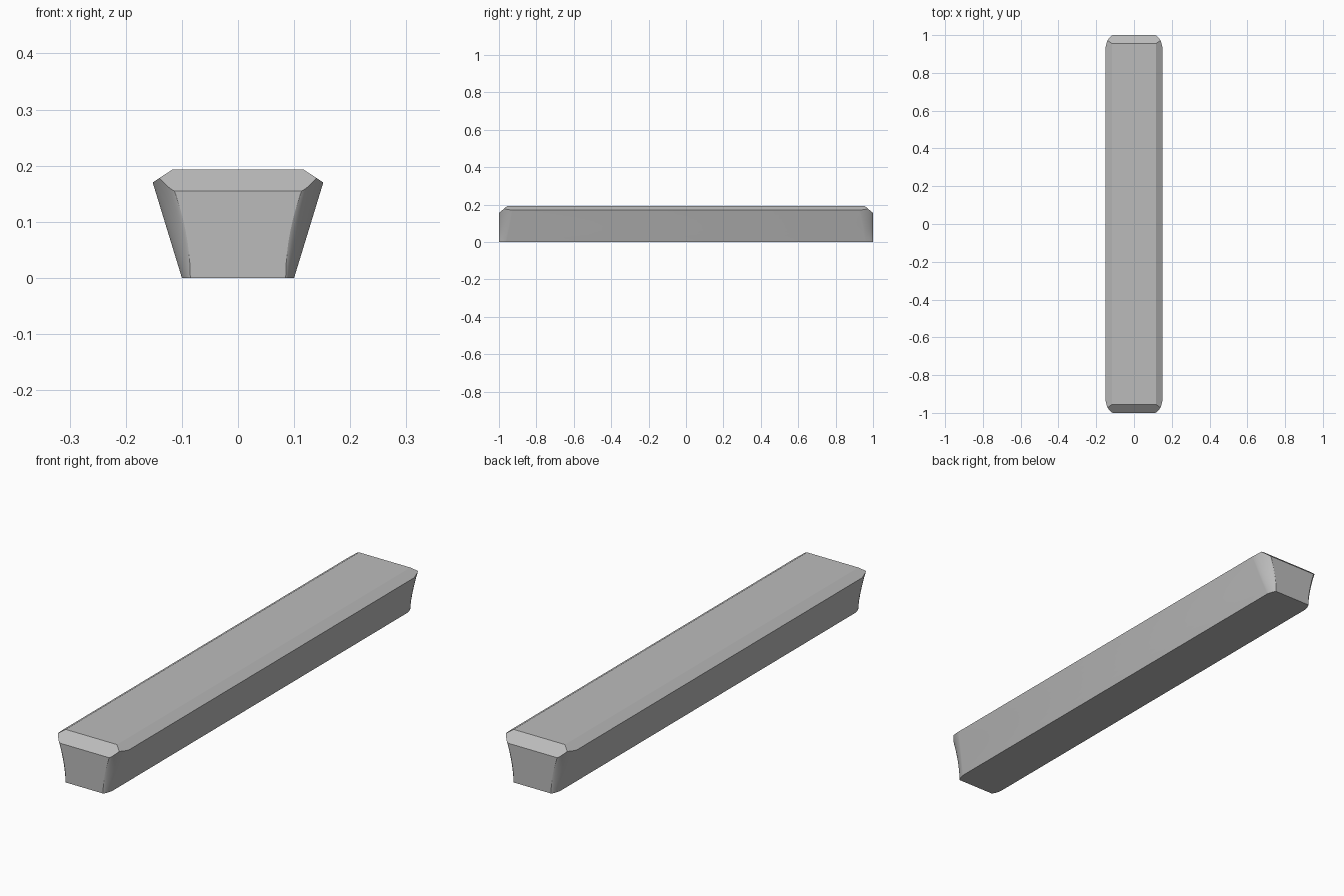
import bpy
import bmesh
import math
from mathutils import Vector

cube = bpy.data.objects.get("Cube")
if cube:
    bpy.data.objects.remove(cube, do_unlink=True)

grey = bpy.data.materials.new("plain grey")
grey.use_nodes = True
colour = (0.5, 0.5, 0.5, 1)
grey.diffuse_color = colour
grey.node_tree.nodes["Principled BSDF"].inputs["Base Color"].default_value = colour

CORNER_STEPS = 8
ROWS = 10
HEIGHT = 0.193


def corner(z):
    """Rounded plan corner at height z, from the long side to the end."""
    side = 0.1 + 0.306 * z
    end = 0.085 + 1.18 * z * z
    depth = 0.04 + 0.2 * z
    points = []
    for i in range(CORNER_STEPS + 1):
        a = math.pi / 2 * i / CORNER_STEPS
        u = max(math.cos(a), 0) ** 1.5
        v = math.sin(a) ** 1.5
        points.append((end + (side - end) * u, 1 - depth + depth * v))
    return points


def ring(z):
    c = corner(z)
    plan = c + [(-x, y) for x, y in reversed(c)]
    plan += [(-x, -y) for x, y in c] + [(x, -y) for x, y in reversed(c)]
    return [(x, y, z) for x, y in plan]


# Flared bar lofted from stacked rings
bm = bmesh.new()
rings = [[bm.verts.new(p) for p in ring(0.21 * r / ROWS)] for r in range(ROWS + 1)]
count = len(rings[0])
for low, high in zip(rings, rings[1:]):
    for i in range(count):
        j = (i + 1) % count
        bm.faces.new((low[i], low[j], high[j], high[i]))
bm.faces.new(list(reversed(rings[0])))
bm.faces.new(rings[-1])


def slice_off(point, normal):
    geom = bm.verts[:] + bm.edges[:] + bm.faces[:]
    cut = bmesh.ops.bisect_plane(bm, geom=geom, plane_co=Vector(point),
                                 plane_no=Vector(normal), clear_outer=True)
    edges = [e for e in cut["geom_cut"] if isinstance(e, bmesh.types.BMEdge)]
    bmesh.ops.contextual_create(bm, geom=edges)


# Flat top, then bevelled top edges along the sides and ends
slice_off((0, 0, HEIGHT), (0, 0, 1))
for s in (-1, 1):
    slice_off((s * 0.117, 0, HEIGHT), (s * 0.023, 0, 0.035))
    slice_off((0, s * 0.955, HEIGHT), (0, s * 0.038, 0.045))

bmesh.ops.remove_doubles(bm, verts=bm.verts[:], dist=0.0001)
bmesh.ops.recalc_face_normals(bm, faces=bm.faces[:])
mesh = bpy.data.meshes.new("bar")
bm.to_mesh(mesh)
bm.free()
mesh.materials.append(grey)
bar = bpy.data.objects.new("bar", mesh)
bpy.context.collection.objects.link(bar)

bpy.ops.object.select_all(action="DESELECT")
bar.select_set(True)
bpy.context.view_layer.objects.active = bar
bpy.ops.object.shade_smooth_by_angle(angle=math.radians(25))
